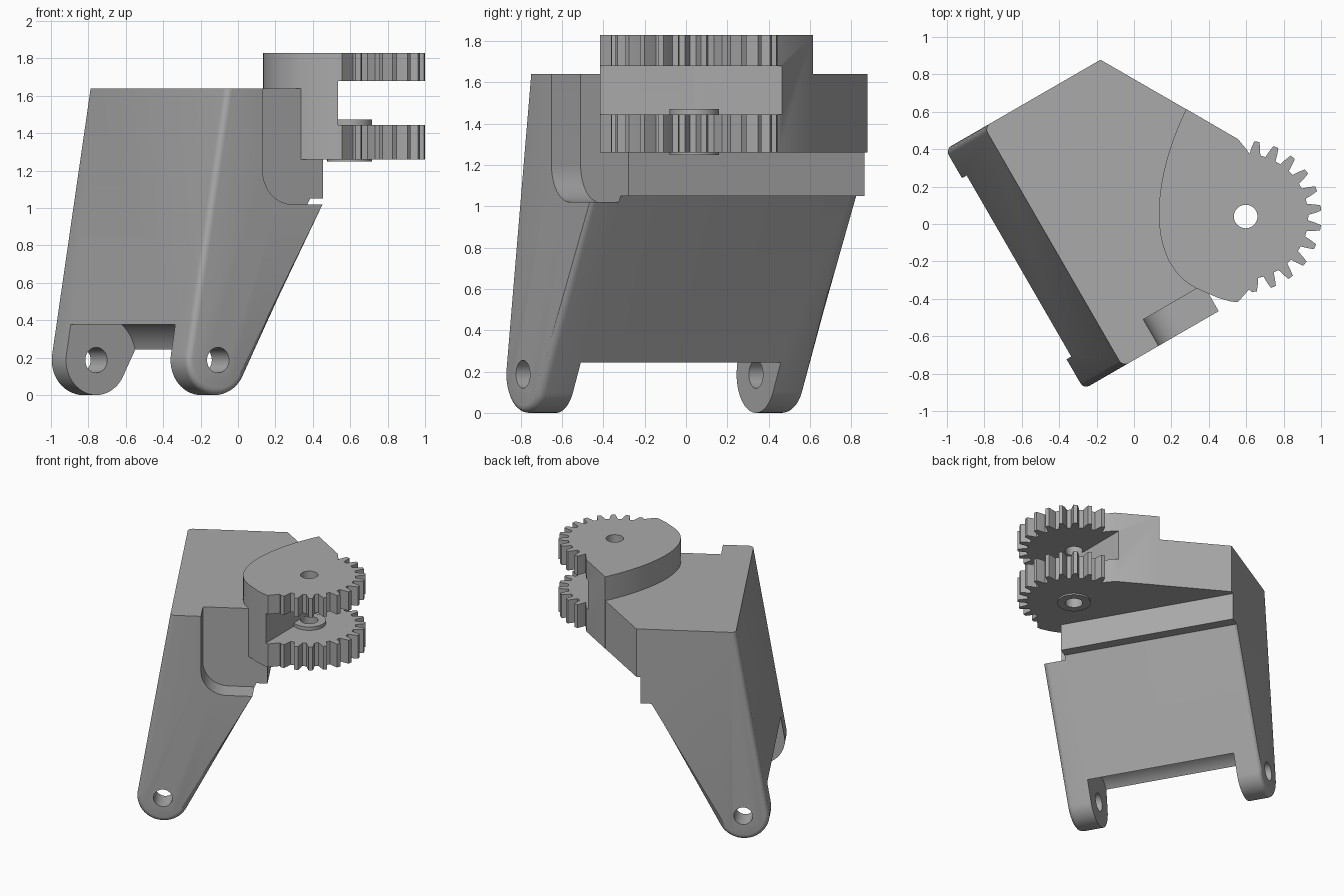
import bpy, bmesh, math
from mathutils import Vector, geometry

if "Cube" in bpy.data.objects:
    bpy.data.objects.remove(bpy.data.objects["Cube"])

grey = bpy.data.materials.new("plain_grey")
grey.use_nodes = True
colour = (0.4, 0.4, 0.4, 1)
grey.diffuse_color = colour
grey.node_tree.nodes["Principled BSDF"].inputs["Base Color"].default_value = colour

# Body axes: u runs back across the arms, w runs along the hinge pin
U = Vector((math.cos(math.pi / 6), 0.5, 0))
W = Vector((0.5, -math.cos(math.pi / 6), 0))
Z = Vector((0, 0, 1))
X, Y = Vector((1, 0, 0)), Vector((0, 1, 0))
W_MIN, W_MAX, POCKET_W = -0.85, 0.63, 0.467
HINGE, HUB_R = (-0.487, 0.187), 0.187
PIVOT = (0.597, 0.04)


def arc(center, r, start, end, steps):
    angles = [math.radians(start + (end - start) * i / steps) for i in range(steps + 1)]
    return [(center[0] + r * math.cos(a), center[1] + r * math.sin(a)) for a in angles]


def prism(name, points, a, b, axis, low, high, round_edge=None):
    """Extrude a 2D outline in the (a, b) plane along axis."""
    bm = bmesh.new()
    rings = [[bm.verts.new(a * p + b * q + axis * h) for p, q in points] for h in (low, high)]
    n = len(points)
    caps = [bm.faces.new(ring) for ring in rings]
    for i in range(n):
        j = (i + 1) % n
        bm.faces.new((rings[0][i], rings[0][j], rings[1][j], rings[1][i]))
    bmesh.ops.recalc_face_normals(bm, faces=bm.faces)
    if round_edge:
        edges = [e for f in caps for e in f.edges if min(v.co.z for v in e.verts) < 1]
        bmesh.ops.bevel(bm, geom=edges, offset=round_edge, segments=4, profile=0.5,
                        affect='EDGES', clamp_overlap=True)
    mesh = bpy.data.meshes.new(name)
    bm.to_mesh(mesh)
    bm.free()
    obj = bpy.data.objects.new(name, mesh)
    bpy.context.collection.objects.link(obj)
    mesh.materials.append(grey)
    return obj


def combine(obj, tool, operation):
    """Apply a boolean and discard the tool."""
    mod = obj.modifiers.new(operation, 'BOOLEAN')
    mod.operation, mod.object, mod.solver = operation, tool, 'EXACT'
    graph = bpy.context.evaluated_depsgraph_get()
    obj.data = bpy.data.meshes.new_from_object(obj.evaluated_get(graph))
    obj.modifiers.clear()
    bpy.data.objects.remove(tool)


def finish(obj):
    bpy.ops.object.select_all(action='DESELECT')
    obj.select_set(True)
    bpy.context.view_layer.objects.active = obj
    bpy.ops.object.shade_smooth_by_angle(angle=math.radians(25))


# Bracket body: side profile with a rounded hinge end
profile = arc(HINGE, HUB_R, 171, 332, 28)
profile += [(0.175, 1.05), (0.254, 1.05), (0.254, 1.64), (-0.434, 1.64)]
body = prism("bracket_body", profile, U, Z, W, W_MIN, W_MAX, 0.035)

# Wedge that carries the body out to the gear head
back_corner = U * 0.284 + W * W_MIN
slant = Vector((math.cos(math.pi / 6), -0.5, 0))
inner = [U * 0.05 + W * POCKET_W, U * 0.05 + W * W_MIN]
wedge_points = [back_corner, back_corner + slant * 0.79, Vector((0.5, -0.277, 0))] + inner
wedge = prism("wedge", [p.xy for p in wedge_points], X, Y, Z, 1.26, 1.64)
combine(body, wedge, 'UNION')

# Corner pocket, hinge clearance and pin hole
pocket = arc((-0.03, 1.202), 0.182, 180, 270, 10) + [(0.6, 1.02), (0.6, 1.9), (-0.212, 1.9)]
combine(body, prism("pocket_cutter", pocket, U, Z, W, POCKET_W, 0.9), 'DIFFERENCE')
clearance = arc(HINGE, 0.247, 0, 352.5, 47)
combine(body, prism("clearance_cutter", clearance, U, Z, W, -0.672, 0.446), 'DIFFERENCE')
pin_hole = arc(HINGE, 0.068, 0, 348.75, 31)
combine(body, prism("pin_cutter", pin_hole, U, Z, W, -1.2, 1.2), 'DIFFERENCE')

# Gear head outline: curved back, toothed front
curve = geometry.interpolate_bezier(Vector((0.279, 0.615)), Vector((0.1, 0.25)),
                                    Vector((0.05, -0.2)), Vector((0.335, -0.345)), 24)
outline = [p.xy for p in curve] + [(0.45, -0.395), (0.52, -0.415), (0.556, -0.417), (0.615, -0.35)]
TOOTH = ((-5, 0.335), (-3.6, 0.37), (-2, 0.405), (2, 0.405), (3.6, 0.37), (5, 0.335))
for k in range(12):
    for offset, r in TOOTH:
        if k == 0 and offset < -2:
            continue
        angle = math.radians(-83.5 + 15 * k + offset)
        outline.append((PIVOT[0] + r * math.cos(angle), PIVOT[1] + r * math.sin(angle)))
outline += [(0.6, 0.4), (back_corner + slant * 0.85).xy]
head = prism("gear_head", outline, X, Y, Z, 1.26, 1.83)

# Slot between the two gears, raised bosses and pivot hole
slot = [(0.535, -1), (1.5, -1), (1.5, 1), (0.535, 1)]
combine(head, prism("slot_cutter", slot, X, Y, Z, 1.445, 1.68), 'DIFFERENCE')
boss = prism("boss", arc(PIVOT, 0.12, 0, 352.5, 47), X, Y, Z, 1.248, 1.472)
combine(head, boss, 'UNION')
pivot_hole = arc(PIVOT, 0.063, 0, 348.75, 31)
combine(head, prism("pivot_cutter", pivot_hole, X, Y, Z, 1, 2), 'DIFFERENCE')

for part in (body, head):
    finish(part)
